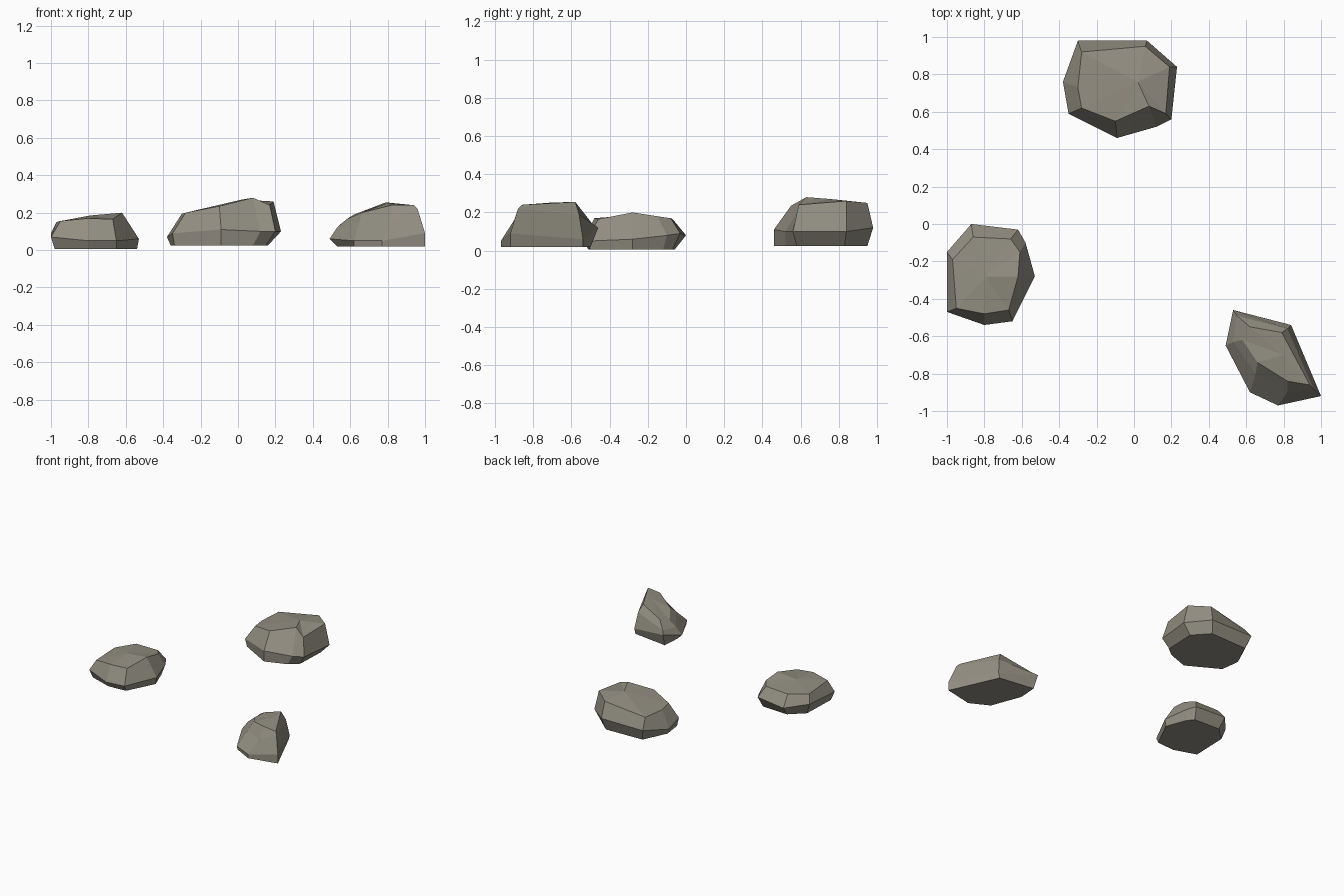
import bpy, bmesh

stone = bpy.data.materials.new("weathered_grey_stone")
stone.diffuse_color = (0.29, 0.272, 0.222, 1.0)


def rock(name, base_z, base, rings, crown):
    """Loft a faceted rock from a flat base outline through rings to a crown point."""
    bm = bmesh.new()
    loops = [[bm.verts.new((x, y, base_z)) for x, y in base]]
    loops += [[bm.verts.new(p) for p in ring] for ring in rings]
    n = len(base)
    bm.faces.new(loops[0])
    for low, high in zip(loops, loops[1:]):
        for i in range(n):
            j = (i + 1) % n
            bm.faces.new((low[i], low[j], high[j], high[i]))
    top = bm.verts.new(crown)
    for i in range(n):
        bm.faces.new((loops[-1][i], loops[-1][(i + 1) % n], top))
    bmesh.ops.recalc_face_normals(bm, faces=bm.faces[:])
    mesh = bpy.data.meshes.new(name)
    bm.to_mesh(mesh)
    bm.free()
    mesh.materials.append(stone)
    obj = bpy.data.objects.new(name, mesh)
    bpy.context.collection.objects.link(obj)
    return obj


# Largest rock, at the back: its top slopes down to the left
rock("back_rock", 0.025,
     [(-0.27, 0.94), (0.05, 0.95), (0.16, 0.83), (0.15, 0.58),
      (0.08, 0.52), (-0.09, 0.46), (-0.34, 0.60), (-0.36, 0.75)],
     [[(-0.30, 0.98, 0.12), (0.07, 0.98, 0.12), (0.23, 0.84, 0.10), (0.20, 0.56, 0.10),
       (0.12, 0.52, 0.10), (-0.09, 0.46, 0.11), (-0.35, 0.59, 0.09), (-0.38, 0.76, 0.07)],
      [(-0.28, 0.92, 0.20), (0.06, 0.95, 0.25), (0.19, 0.84, 0.26), (0.17, 0.59, 0.24),
       (0.08, 0.63, 0.28), (-0.10, 0.55, 0.235), (-0.28, 0.62, 0.20), (-0.30, 0.73, 0.195)]],
     (0.02, 0.76, 0.27))

# Low flat rock on the left
rock("left_rock", 0.005,
     [(-0.97, -0.16), (-0.86, -0.06), (-0.64, -0.07), (-0.60, -0.12),
      (-0.54, -0.28), (-0.65, -0.50), (-0.80, -0.51), (-0.98, -0.45)],
     [[(-1.00, -0.15, 0.09), (-0.87, 0.00, 0.08), (-0.62, -0.03, 0.09), (-0.58, -0.10, 0.08),
       (-0.53, -0.28, 0.06), (-0.65, -0.52, 0.05), (-0.80, -0.54, 0.05), (-1.00, -0.47, 0.07)],
      [(-0.97, -0.19, 0.15), (-0.86, -0.07, 0.165), (-0.66, -0.08, 0.17), (-0.61, -0.15, 0.18),
       (-0.62, -0.28, 0.20), (-0.67, -0.46, 0.165), (-0.80, -0.48, 0.17), (-0.95, -0.45, 0.155)]],
     (-0.79, -0.28, 0.185))

# Narrow rock at the front right: steep outer side, stepped ledge inward
rock("right_rock", 0.02,
     [(0.54, -0.50), (0.83, -0.54), (1.00, -0.92),
      (0.77, -0.97), (0.62, -0.89), (0.53, -0.65)],
     [[(0.53, -0.46, 0.12), (0.84, -0.54, 0.06), (1.00, -0.92, 0.09),
       (0.77, -0.97, 0.05), (0.62, -0.90, 0.05), (0.49, -0.65, 0.06)],
      [(0.55, -0.49, 0.14), (0.82, -0.56, 0.19), (0.96, -0.88, 0.22),
       (0.82, -0.90, 0.16), (0.65, -0.80, 0.15), (0.53, -0.63, 0.12)],
      [(0.62, -0.55, 0.19), (0.79, -0.58, 0.255), (0.94, -0.86, 0.24),
       (0.82, -0.84, 0.24), (0.66, -0.74, 0.20), (0.58, -0.62, 0.165)]],
     (0.80, -0.70, 0.252))
